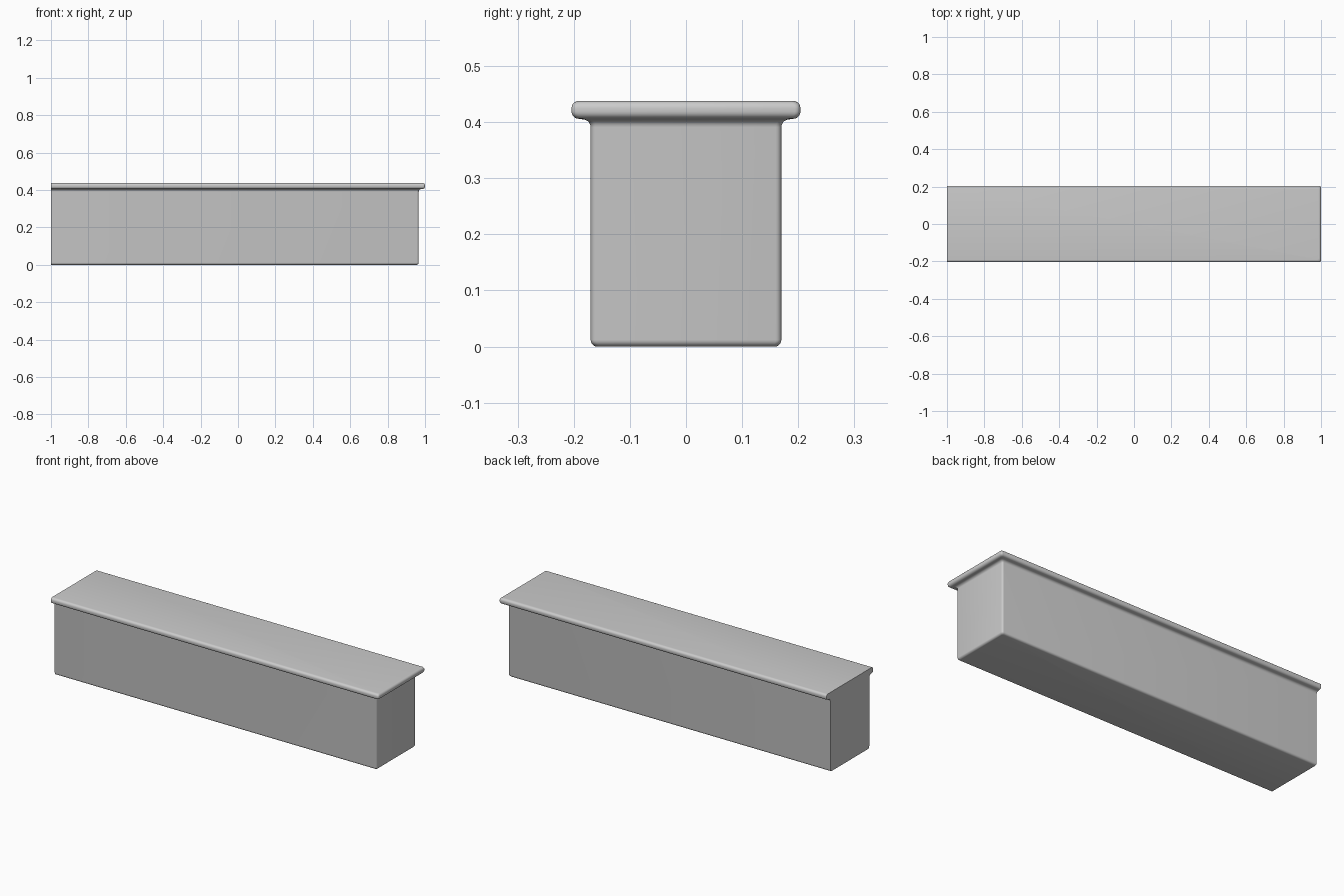
import bpy, bmesh, math

if "Cube" in bpy.data.objects:
    bpy.data.objects.remove(bpy.data.objects["Cube"])

X_WALL, Y_WALL, X_FLAT = 0.966, 0.17, -1.0   # body faces; the -x end is cut flat


def arc(cx, cz, r, a0, a1, n=5):
    """Points of a profile arc as (outward offset, height)."""
    angles = [math.radians(a0 + (a1 - a0) * i / n) for i in range(n + 1)]
    return [(cx + r * math.cos(a), cz + r * math.sin(a)) for a in angles]


# Wall profile: rounded foot, straight wall, cove, rounded rim
profile = (arc(-0.012, 0.012, 0.012, -90, 0)
           + arc(0.014, 0.391, 0.014, 180, 90)
           + arc(0.021, 0.419, 0.013, -90, 0)
           + arc(0.021, 0.425, 0.013, 0, 90))


def ring(d, z, r=0.010, n=4):
    """Plan outline: two sharp corners at the flat end, two rounded ones at +x."""
    x, y = X_WALL + d, Y_WALL + d
    pts = [(X_FLAT, -y)]
    pts += [(x - r + px, -y + r + py) for px, py in arc(0, 0, r, -90, 0, n)]
    pts += [(x - r + px, y - r + py) for px, py in arc(0, 0, r, 0, 90, n)]
    pts += [(X_FLAT, y)]
    return [(px, py, z) for px, py in pts]


# Loft the outline along the profile and cap both ends
bm = bmesh.new()
rings = [[bm.verts.new(p) for p in ring(d, z)] for d, z in profile]
count = len(rings[0])
for low, high in zip(rings, rings[1:]):
    for i in range(count):
        j = (i + 1) % count
        bm.faces.new((low[i], low[j], high[j], high[i]))
bm.faces.new(rings[0][::-1])
bm.faces.new(rings[-1])
bmesh.ops.remove_doubles(bm, verts=bm.verts, dist=1e-5)
bmesh.ops.recalc_face_normals(bm, faces=bm.faces)

mesh = bpy.data.meshes.new("counter_end")
bm.to_mesh(mesh)
bm.free()
counter = bpy.data.objects.new("counter_end", mesh)
bpy.context.collection.objects.link(counter)

# Smooth rounded edges, crisp flat end
bpy.context.view_layer.objects.active = counter
counter.select_set(True)
bpy.ops.object.shade_smooth_by_angle(angle=math.radians(40))
